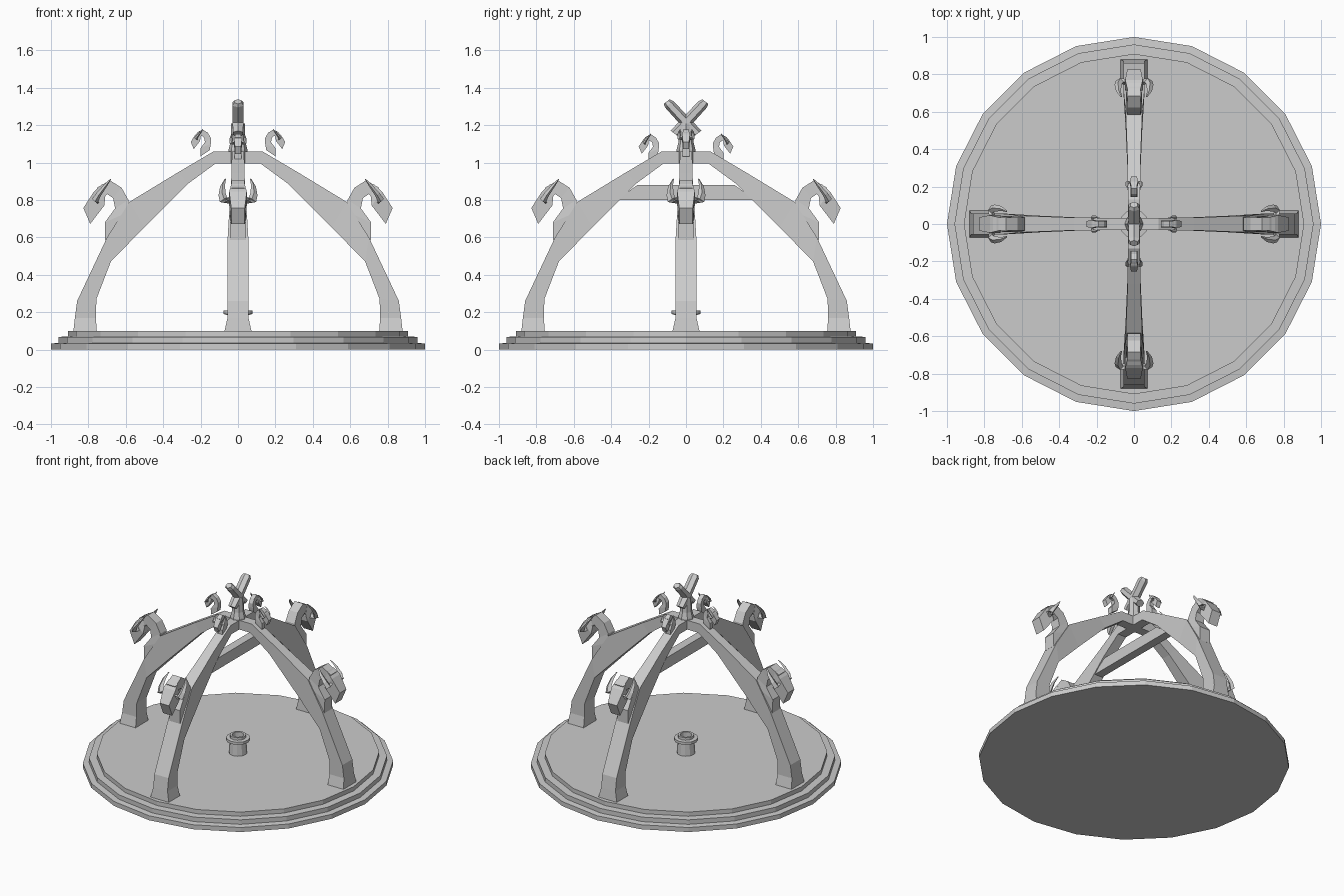
import bpy, bmesh, math
from mathutils import Vector, Matrix

if "Cube" in bpy.data.objects:
    bpy.data.objects.remove(bpy.data.objects["Cube"])


def loft(name, rings, matrix=Matrix()):
    """Skin a row of equal-sized point rings, cap both ends."""
    bm = bmesh.new()
    vs = [[bm.verts.new(matrix @ Vector(p)) for p in r] for r in rings]
    n = len(rings[0])
    for a, b in zip(vs, vs[1:]):
        for i in range(n):
            j = (i + 1) % n
            bm.faces.new((a[i], a[j], b[j], b[i]))
    bm.faces.new(vs[0])
    bm.faces.new(vs[-1])
    bmesh.ops.recalc_face_normals(bm, faces=bm.faces)
    mesh = bpy.data.meshes.new(name)
    bm.to_mesh(mesh)
    bm.free()
    ob = bpy.data.objects.new(name, mesh)
    bpy.context.collection.objects.link(ob)
    return ob


def sections(rows):
    """Rows of (outer x, outer z, inner x, inner z, half width) to rectangular rings."""
    return [[(ox, -w, oz), (ox, w, oz), (ix, w, iz), (ix, -w, iz)]
            for ox, oz, ix, iz, w in rows]


def lathe(name, profile, sides):
    """Stack of regular polygons from (radius, z) pairs."""
    step = 2 * math.pi / sides
    return loft(name, [[(r * math.cos(i * step), r * math.sin(i * step), z)
                        for i in range(sides)] for r, z in profile])


LEG = sections([
    (.88, .10, .755, .10, .072), (.872, .17, .76, .17, .056),
    (.86, .26, .757, .27, .056), (.70, .60, .68, .47, .055),
    (.58, .79, .50, .655, .044), (.32, .948, .27, .885, .034),
    (.13, 1.06, .12, .995, .033), (0, 1.06, 0, .995, .033)])

NECK = sections([
    (.60, .66, .71, .585, .042), (.588, .735, .712, .68, .042),
    (.586, .80, .657, .755, .036), (.622, .865, .668, .81, .034),
    (.685, .905, .70, .832, .034), (.755, .865, .725, .80, .036)])

HEAD = sections([
    (.725, .885, .71, .81, .036), (.77, .845, .715, .77, .047),
    (.827, .757, .79, .672, .036)])

# horn rings: (x, y, z) centre, lateral half size, depth half size
HORN = [(.755, .025, .80, .005, .022), (.765, .075, .795, .022, .018),
        (.745, .085, .83, .019, .014), (.71, .083, .875, .013, .009),
        (.68, .068, .912, .004, .003)]


def horn_rings(side):
    rings = []
    for i, (x, y, z, a, d) in enumerate(HORN):
        # the first ring faces sideways, the rest face up and back
        u = Vector((0, .2, 1)) * .022 if i == 0 else Vector((0, 1, -.25)) * a
        v = Vector((.8, 0, .6)) * d
        c = Vector((x, y, z))
        pts = [c + u, c + v, c - u, c - v]
        rings.append([(p.x, p.y * side, p.z) for p in pts])
    return rings


def creature(name, matrix):
    loft(name + "_neck", NECK, matrix)
    loft(name + "_head", HEAD, matrix)
    for side in (-1, 1):
        loft(name + "_horn", horn_rings(side), matrix)


# stepped round base
lathe("base", [(1, 0), (1, .032), (.96, .036), (.96, .068), (.91, .07), (.91, .10)], 20)

# hollow socket in the middle of the base
lathe("socket", [(.06, .09), (.055, .185), (.078, .19), (.078, .208), (.052, .21),
                 (.052, .228), (.038, .228), (.038, .17)], 12)

# four arched legs, each with a large and a small horned head
for k in range(4):
    turn = Matrix.Rotation(k * math.pi / 2, 4, 'Z')
    loft("leg", LEG, turn)
    creature("large_beast", turn)
    top = 1.18 if k % 2 == 0 else 1.155
    small = (Matrix.Translation((.145, 0, top)) @ Matrix.Scale(.45, 4)
             @ Matrix.Translation((-.587, 0, -.912)))
    creature("small_beast", turn @ small)

# cross beam between the front and back legs
beam = [(-.37, .80), (.37, .80), (.26, .88), (-.26, .88)]
loft("cross_beam", [[(x, y, z) for y, z in beam] for x in (-.03, .03)])

# centre post carrying the forked finial
lathe("centre_post", [(.05, .995), (.05, 1.07), (.04, 1.11), (.036, 1.21)], 8)

# forked finial: two crossed arms, wide ends up
for s in (-1, 1):
    def arm_ring(y, z, w, t):
        d = Vector((0, s * .8, -.6)) * w     # across the arm
        c = Vector((0, s * y, z))
        return [c + Vector((-t, 0, 0)) - d * .5, c - d, c + Vector((t, 0, 0)) - d * .5,
                c + Vector((t, 0, 0)) + d * .5, c + d, c + Vector((-t, 0, 0)) + d * .5]
    loft("finial_arm", [arm_ring(-.062, 1.155, .025, .026), arm_ring(0, 1.215, .03, .03),
                        arm_ring(.09, 1.312, .028, .03), arm_ring(.103, 1.326, .02, .02)])
